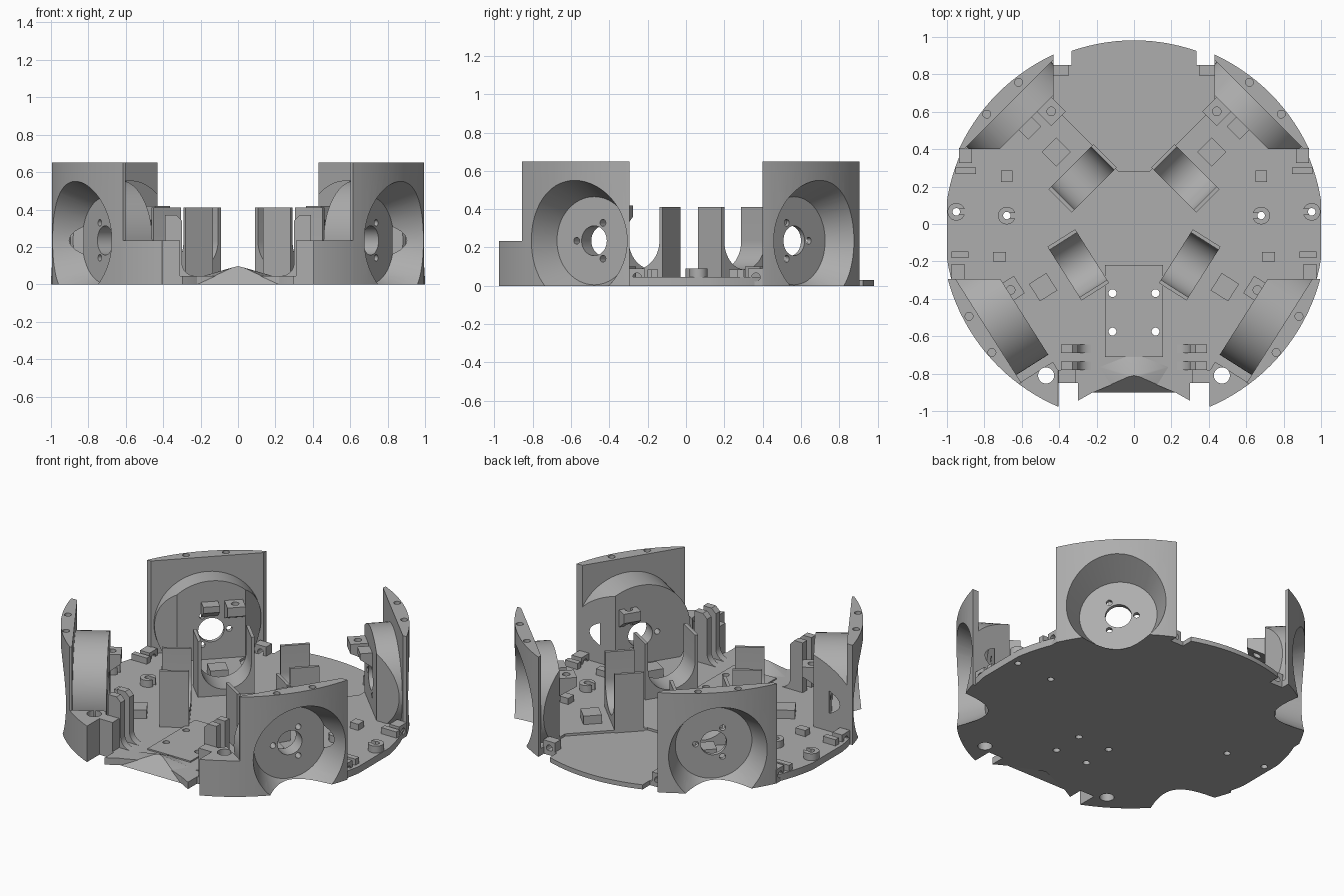
import bpy, bmesh, math
from mathutils import Matrix, Vector

if "Cube" in bpy.data.objects:
    bpy.data.objects.remove(bpy.data.objects["Cube"])

grey = bpy.data.materials.new("plain_grey")
grey.use_nodes = True
COLOUR = (0.42, 0.42, 0.42, 1)
grey.diffuse_color = COLOUR
grey.node_tree.nodes["Principled BSDF"].inputs["Base Color"].default_value = COLOUR

CENTRE = Vector((0, -0.03, 0))
Z = Vector((0, 0, 1))
parts = []


def finish(bm, name):
    bmesh.ops.recalc_face_normals(bm, faces=bm.faces)
    mesh = bpy.data.meshes.new(name)
    bm.to_mesh(mesh)
    bm.free()
    mesh.materials.append(grey)
    ob = bpy.data.objects.new(name, mesh)
    bpy.context.collection.objects.link(ob)
    parts.append(ob)
    return ob


def clip(bm, planes):
    """Keep the side each (point, normal) plane faces."""
    for co, no in planes:
        bmesh.ops.bisect_plane(bm, geom=bm.verts[:] + bm.edges[:] + bm.faces[:],
                               plane_co=co, plane_no=no, clear_inner=True)
        bmesh.ops.holes_fill(bm, edges=[e for e in bm.edges if e.is_boundary])


def rod(name, frame, start, end, r1, r2=None, axis="X", segs=48, planes=()):
    """Cylinder or cone along an axis of the frame; start holds its base centre."""
    bm = bmesh.new()
    turn = {"X": Matrix.Rotation(math.pi / 2, 4, "Y"),
            "Y": Matrix.Rotation(-math.pi / 2, 4, "X"), "Z": Matrix()}[axis]
    m = frame @ Matrix.Translation(start) @ turn @ Matrix.Translation((0, 0, end / 2))
    bmesh.ops.create_cone(bm, cap_ends=True, segments=segs, radius1=r1,
                          radius2=r1 if r2 is None else r2, depth=end, matrix=m)
    clip(bm, planes)
    return finish(bm, name)


def prism(name, points, low, high, frame=Matrix(), axes="xyz"):
    """Extrude a profile given in the first two axes along the third."""
    bm = bmesh.new()
    order = [axes.index(a) for a in "xyz"]
    rings = [[bm.verts.new(frame @ Vector([(p[0], p[1], h)[i] for i in order]))
              for p in points] for h in (low, high)]
    bm.faces.new(rings[0])
    bm.faces.new(rings[1])
    for i in range(len(points)):
        j = (i + 1) % len(points)
        bm.faces.new((rings[0][i], rings[0][j], rings[1][j], rings[1][i]))
    return finish(bm, name)


def box(name, x, y, z, frame=Matrix()):
    x, y = sorted(x), sorted(y)
    return prism(name, [(x[0], y[0]), (x[1], y[0]), (x[1], y[1]), (x[0], y[1])], *z, frame)


def combine(target, others, operation="DIFFERENCE", keep=False):
    for o in others:
        mod = target.modifiers.new("bool", "BOOLEAN")
        mod.object, mod.operation, mod.solver = o, operation, "EXACT"
    bpy.context.view_layer.update()
    result = bpy.data.meshes.new_from_object(
        target.evaluated_get(bpy.context.evaluated_depsgraph_get()))
    target.modifiers.clear()
    target.data = result
    if not keep:
        discard(others)


def discard(obs):
    for o in obs:
        parts.remove(o)
        bpy.data.objects.remove(o)


FLOOR = 0.045
WORLD = Matrix()
base_cuts = []
HUB = 0.235

for s, side in ((1, "left"), (-1, "right")):
    for end, nx, ny, inner in (("back", 0.7071, 0.7071, 0.813), ("front", 0.845, -0.535, 0.745)):
        tag = f"{end}_{side}"
        n = Vector((s * nx, ny, 0))
        u = Vector((-s * abs(ny), nx * (1 if ny > 0 else -1), 0))
        frame = Matrix.Translation(CENTRE) @ Matrix((n, u, Z)).transposed().to_4x4()

        # Wheel wall with the round housing behind it
        if end == "back":
            ends = [((s * 0.43, 0, 0), (s, 0, 0)), ((0, 0.40, 0), (0, 1, 0))]
        else:
            ends = [((0, -0.295, 0), (0, -1, 0)), (CENTRE + u * 0.37, -u)]
        ends.append(((s, 0, 0), (-s, 0, 0)))
        wall = rod("wheel_wall_" + tag, WORLD, CENTRE, 0.65, 1.03, axis="Z", segs=128,
                   planes=ends + [(CENTRE + n * 0.947, n)])
        housing = rod("housing", frame, (inner, 0, HUB), 0.965 - inner, 0.32, segs=64,
                      planes=ends + [((0, 0, 0), Z)])
        combine(wall, [housing], "UNION")

        # Conical wheel well, axle bore, screw holes
        well = rod("well", frame, (0.84, 0, HUB), 0.26, 0.23, 0.347, segs=64)
        base_cuts.append(well)
        combine(wall, [well], keep=True)
        cuts = [rod("bore", frame, (0.6, 0, HUB), 0.4, 0.078)]
        for k in range(3):
            a = k * math.tau / 3
            cuts.append(rod("screw", frame,
                            (0.6, 0.108 * math.cos(a), HUB + 0.108 * math.sin(a)), 0.4, 0.018, segs=16))
        for v in ((-0.12, 0.12) if end == "back" else (-0.08, 0.148)):
            cuts.append(rod("top_hole", frame, (0.993, v, 0.57), 0.2, 0.021, axis="Z", segs=20))
        combine(wall, cuts)

        # Low corner block beside each front wheel
        if end == "front":
            corner = rod("corner_block_" + tag, WORLD, CENTRE, HUB, 1.03, axis="Z", segs=128,
                         planes=[(CENTRE + u * 0.365, u), ((s * 0.405, 0, 0), (s, 0, 0)),
                                 (CENTRE + n * 0.745, n)])
            hole = rod("corner_hole", WORLD, (s * 0.47, -0.81, -0.1), 0.6, 0.043, axis="Z", segs=32)
            base_cuts.append(hole)
            combine(corner, [well, hole], keep=True)

        # U-shaped motor cradle
        arc = [(0.15 * math.cos(t), HUB - 0.15 * math.sin(t))
               for t in [math.pi * i / 24 for i in range(25)]]
        profile = [(-0.17, 0.01), (0.17, 0.01), (0.17, 0.41), (0.15, 0.41)] + arc \
            + [(-0.15, 0.41), (-0.17, 0.41)]
        d = 0.30 if end == "back" else 0.265
        prism("motor_cradle_" + tag, profile, d, d + 0.175, frame, "yzx")

        # Motor rest and drilled tab on the housing
        rest = 0.587 if end == "back" else 0.575
        box("motor_rest_" + tag, (rest - 0.055, rest + 0.055), (-0.055, 0.055), (0.02, 0.1), frame)
        v = 0.134 if end == "back" else -0.08
        tab_d = 0.77 if end == "back" else 0.74
        tab = prism("board_tab_" + tag, [(tab_d - 0.065, 0.42), (tab_d - 0.065, 0.36),
                                         (inner + 0.01, 0.30), (inner + 0.01, 0.42)],
                    v - 0.055, v + 0.055, frame, "xzy")
        combine(tab, [rod("tab_hole", frame, (tab_d - 0.01, v, 0.3), 0.2, 0.023, axis="Z", segs=20)])
        if end == "back":
            prism("small_tab_" + tag, [(0.74, 0.42), (0.74, 0.38), (0.82, 0.32), (0.82, 0.42)],
                  -0.06, 0.04, frame, "xzy")

    # Front tabs with curved feet, and the stop block beside them
    foot = [(s * (0.30 - 0.07 * (1 - math.sin(t))), 0.115 - 0.07 * math.cos(t))
            for t in [math.pi / 2 * i / 8 for i in range(9)]]
    for i, y in enumerate((-0.69, -0.78)):
        prism(f"front_tab_{side}_{i + 1}",
              [(s * 0.39, 0.02), (s * 0.23, 0.02)] + foot
              + [(s * 0.30, 0.34), (s * 0.33, 0.37), (s * 0.39, 0.37)],
              y, y + 0.045, axes="xzy")
    box("front_stop_" + side, (s * 0.31, s * 0.41), (-0.85, -0.78), (0, HUB))
    prism("front_prong_" + side, [(s * 0.21, -0.89), (s * 0.30, -0.84), (s * 0.30, -0.945),
                                  (s * 0.22, -0.90)], 0, FLOOR)

    # Split ring posts with through holes
    for i, (x, y) in enumerate(((0.95, 0.065), (0.68, 0.045))):
        post = rod(f"ring_post_{side}_{i + 1}", WORLD, (s * x, y, 0.02), 0.07, 0.047, axis="Z", segs=32)
        drill = rod("drill", WORLD, (s * x, y, -0.1), 0.4, 0.02, axis="Z", segs=20)
        base_cuts.append(drill)
        combine(post, [box("slot", (s * (x - 0.06), s * x), (y - 0.015, y + 0.015), (FLOOR, 0.2))])
        combine(post, [drill], keep=True)

    # Little board clips
    for i, (x, y, w, h) in enumerate(((0.9, 0.285, 0.055, 0.018), (0.68, 0.255, 0.03, 0.03),
                                      (0.93, -0.165, 0.045, 0.018), (0.72, -0.175, 0.035, 0.025))):
        box(f"board_clip_{side}_{i + 1}", (s * (x - w), s * (x + w)), (y - h, y + h), (0.02, 0.085))

    # Drilled ears for the cover
    for i, (x, y) in enumerate(((0.90, 0.365), (0.94, -0.255))):
        ear = box(f"side_ear_{side}_{i + 1}", (s * (x - 0.035), s * (x + 0.035)),
                  (y - 0.04, y + 0.04), (0, 0.09))
        combine(ear, [rod("ear_hole", WORLD, (s * x - 0.1, y, 0.045), 0.2, 0.022, segs=20)])
    ear = box("back_ear_" + side, (s * 0.35, s * 0.435), (0.79, 0.85), (0, 0.09))
    combine(ear, [rod("ear_hole", WORLD, (s * 0.39, 0.7, 0.045), 0.3, 0.022, axis="Y", segs=20)])

    # Floor cuts: back notch, front notch, mounting holes
    base_cuts.append(box("back_notch", (s * 0.335, s * 0.43), (0.85, 1.1), (-0.1, 0.2)))
    base_cuts.append(box("front_notch", (s * 0.30, s * 0.405), (-1.1, -0.85), (-0.1, 0.2)))
    for y in (-0.37, -0.575):
        base_cuts.append(rod("mount_hole", WORLD, (s * 0.115, y, -0.1), 0.4, 0.021, axis="Z", segs=20))

# Floor disc with the lower bay at the back and the mouth at the front
floor = rod("floor_plate", WORLD, CENTRE, FLOOR, 1.012, axis="Z", segs=128,
            planes=[((0, -0.9, 0), (0, 1, 0)), ((1, 0, 0), (-1, 0, 0)), ((-1, 0, 0), (1, 0, 0))])
bay = [(0.08, 0.28), (0.43, 0.63), (0.43, 1.1)]
bay = prism("bay", bay + [(-x, y) for x, y in reversed(bay)], 0.03, 0.2)
mouth = prism("mouth", [(-0.24, -0.91), (0.24, -0.91), (0, -0.808)], -0.1, 0.2)
pad = box("mounting_pad", (-0.155, 0.155), (-0.71, -0.22), (0.02, 0.054))
combine(pad, [c for c in base_cuts if c.name.startswith("mount_hole")], keep=True)
combine(floor, base_cuts + [bay, mouth])

# Front ramp rising to a rounded ridge
bm = bmesh.new()
for x, y, z in ((0.22, -0.9, 0), (0.03, -0.817, 0.09), (0.0, -0.81, 0.097),
                (0.2, -0.76, 0.04), (0.02, -0.7, 0.045), (0.2, -0.75, 0.01)):
    for s in (1, -1):
        bm.verts.new((s * x, y, z))
bmesh.ops.remove_doubles(bm, verts=bm.verts[:], dist=0.0001)
bmesh.ops.convex_hull(bm, input=bm.verts[:])
finish(bm, "front_ramp")

# Smooth the round surfaces, keep edges sharp
bpy.ops.object.select_all(action="DESELECT")
for ob in parts:
    ob.select_set(True)
bpy.context.view_layer.objects.active = parts[0]
bpy.ops.object.shade_smooth_by_angle(angle=math.radians(30))
